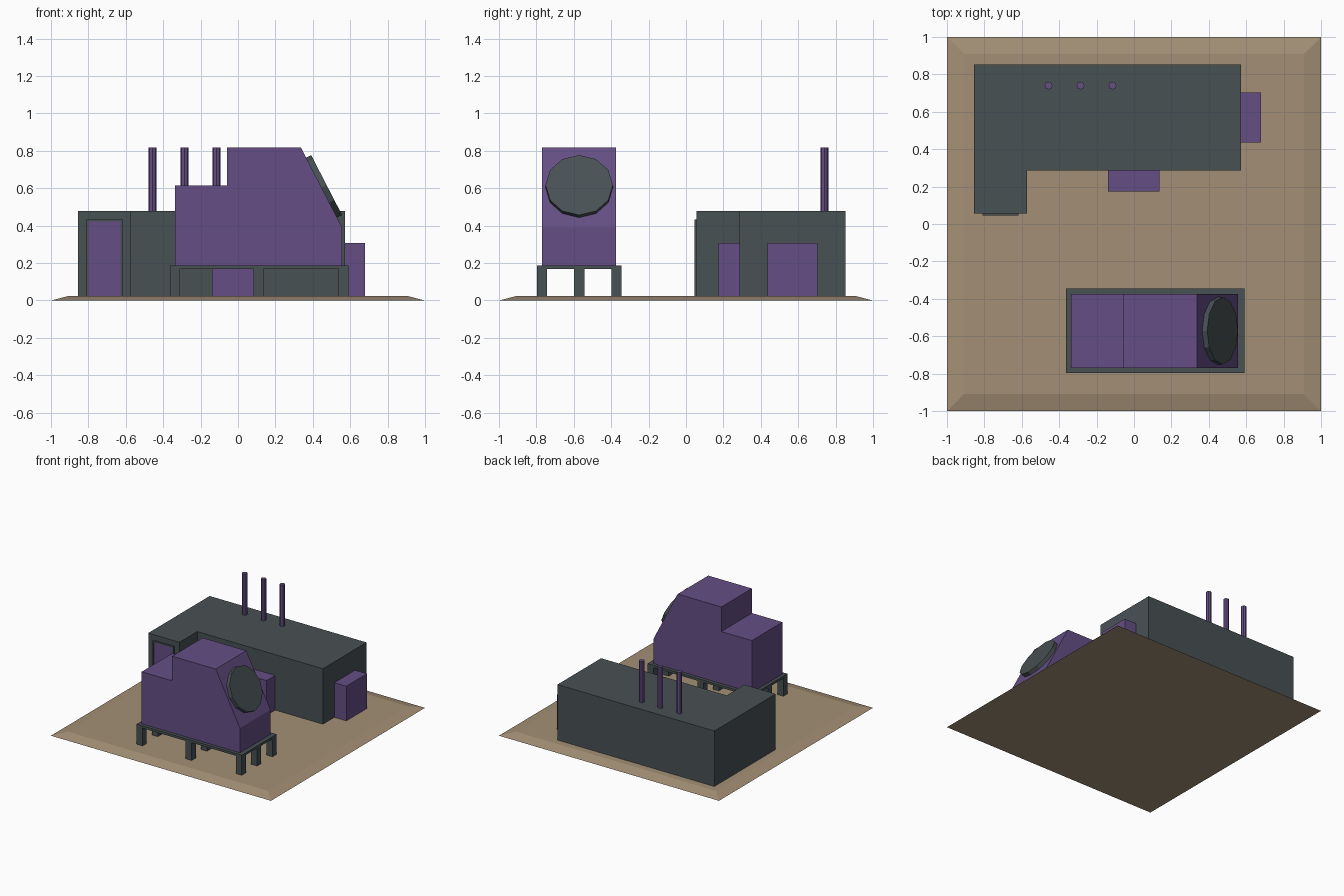
import bpy, bmesh, math
from mathutils import Matrix, Vector

if "Cube" in bpy.data.objects:
    bpy.data.objects.remove(bpy.data.objects["Cube"])


def mat(name, rgb):
    m = bpy.data.materials.new(name)
    m.diffuse_color = (*rgb, 1)
    m.use_nodes = True
    m.node_tree.nodes["Principled BSDF"].inputs["Base Color"].default_value = m.diffuse_color
    return m


PURPLE = mat("purple", (0.128, 0.076, 0.23))
GREY = mat("slate grey", (0.066, 0.082, 0.088))
TAN = mat("tan", (0.37, 0.28, 0.18))


def finish(name, bm, m):
    bmesh.ops.recalc_face_normals(bm, faces=bm.faces)
    me = bpy.data.meshes.new(name)
    bm.to_mesh(me)
    bm.free()
    me.materials.append(m)
    ob = bpy.data.objects.new(name, me)
    bpy.context.collection.objects.link(ob)
    return ob


def box(name, m, x, y, z):
    bm = bmesh.new()
    bmesh.ops.create_cube(bm, size=1)
    for v in bm.verts:
        v.co = [a[0] + (c + 0.5) * (a[1] - a[0]) for c, a in zip(v.co, (x, y, z))]
    return finish(name, bm, m)


def prism(name, m, pts, offset):
    bm = bmesh.new()
    f = bm.faces.new([bm.verts.new(p) for p in pts])
    r = bmesh.ops.extrude_face_region(bm, geom=[f], use_keep_orig=True)
    for v in r["geom"]:
        if isinstance(v, bmesh.types.BMVert):
            v.co += Vector(offset)
    return finish(name, bm, m)


def cylinder(name, m, r, h, sides, matrix):
    bm = bmesh.new()
    bmesh.ops.create_cone(bm, cap_ends=True, segments=sides, radius1=r, radius2=r,
                          depth=h, matrix=matrix)
    return finish(name, bm, m)


G = 0.023  # top of the base slab

# bevelled base slab
base = box("base", TAN, (-1, 1), (-1, 1), (0, G))
for v in base.data.vertices:
    if v.co.z > 0.01:
        v.co.x *= 0.91
        v.co.y *= 0.91

# L-shaped building
L = [(-0.855, 0.056), (-0.571, 0.056), (-0.571, 0.287),
     (0.571, 0.287), (0.571, 0.853), (-0.855, 0.853)]
prism("building", GREY, [(x, y, G) for x, y in L], (0, 0, 0.479 - G))

# side and front annex boxes
box("side_annex", PURPLE, (0.571, 0.68), (0.435, 0.704), (G, 0.308))
box("front_annex", PURPLE, (-0.138, 0.137), (0.175, 0.287), (G, 0.308))

# chimneys
for i in range(3):
    cylinder(f"chimney_{i + 1}", PURPLE, 0.021, 0.339, 8,
             Matrix.Translation((-0.457 + 0.171 * i, 0.74, 0.6485)))

# door with frame and handle
box("door", PURPLE, (-0.80, -0.623), (0.052, 0.056), (G, 0.422))
box("door_frame_left", GREY, (-0.81, -0.80), (0.045, 0.056), (G, 0.434))
box("door_frame_right", GREY, (-0.627, -0.617), (0.045, 0.056), (G, 0.434))
box("door_frame_top", GREY, (-0.80, -0.627), (0.045, 0.056), (0.422, 0.434))
box("door_handle", PURPLE, (-0.695, -0.643), (0.046, 0.052), (0.214, 0.23))

# machine platform on nine legs
box("platform", GREY, (-0.364, 0.592), (-0.797, -0.345), (0.169, 0.188))
for i, x in enumerate((-0.337, 0.11, 0.565)):
    for j, y in enumerate((-0.77, -0.571, -0.372)):
        box(f"leg_{i}_{j}", GREY, (x - 0.027, x + 0.027), (y - 0.027, y + 0.027), (G, 0.169))

# stepped machine body with sloped front
P = [(-0.337, 0.188), (-0.337, 0.615), (-0.06, 0.615), (-0.06, 0.817),
     (0.337, 0.817), (0.557, 0.39), (0.557, 0.188)]
prism("machine_body", PURPLE, [(x, -0.77, z) for x, z in P], (0, 0.397, 0))

# round disc on the slope
n = Vector((0.427, 0, 0.22)).normalized()
tilt = Matrix.Rotation(math.atan2(n.x, n.z), 4, 'Y')
centre = Vector((0.447, -0.571, 0.6035)) + n * 0.01
cylinder("slope_disc", GREY, 0.18, 0.04, 12, Matrix.Translation(centre) @ tilt)
